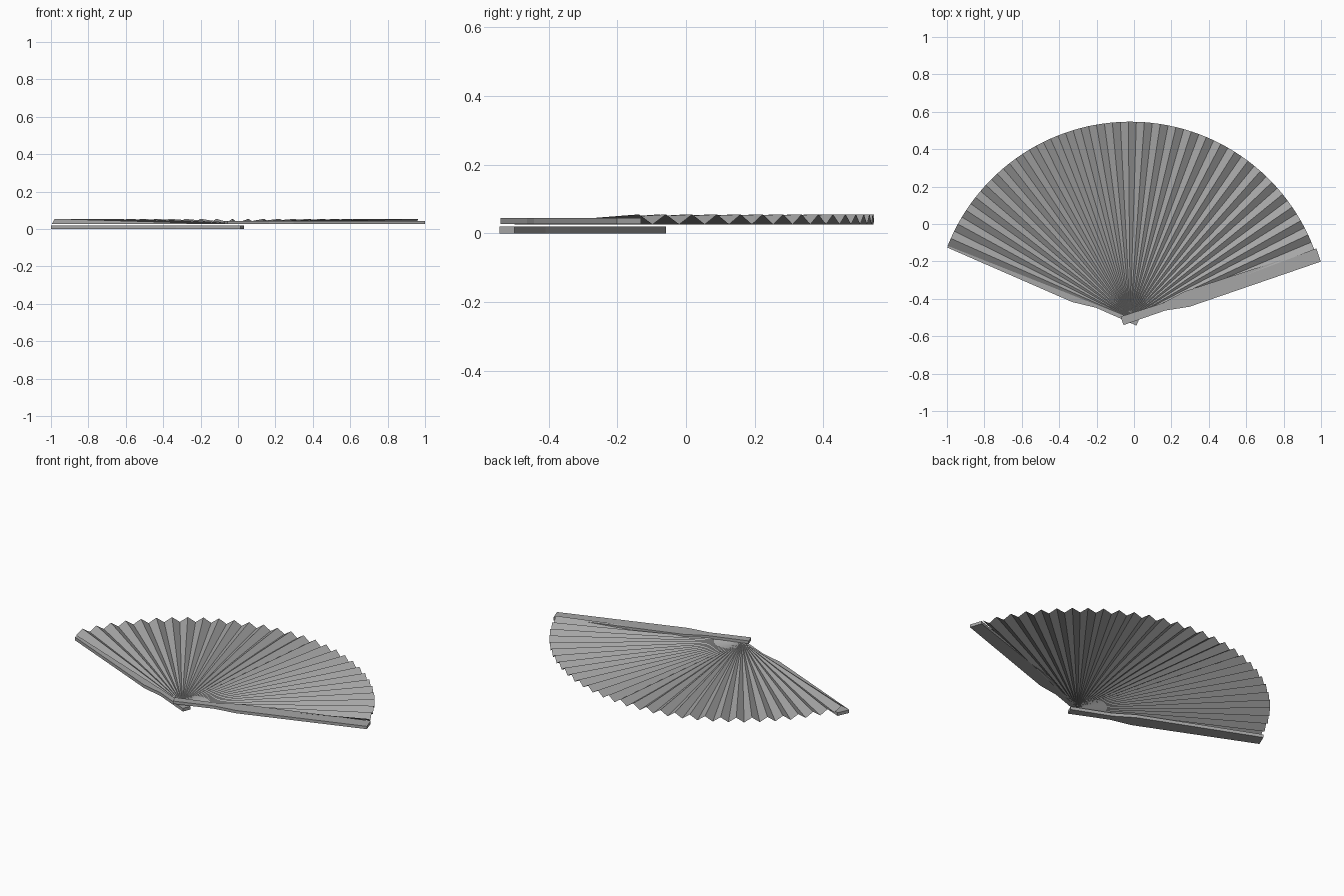
import bpy, bmesh
from math import radians, cos, sin

if "Cube" in bpy.data.objects:
    bpy.data.objects.remove(bpy.data.objects["Cube"])

PX, PY = -0.02, -0.503         # pivot of the fan
RADIUS = 1.05
FOLDS = 59
LOW, HIGH = 0.026, 0.055       # valley and peak heights at the rim
START, END = 20.4, 158.4       # spread of the leaf in degrees

grey = bpy.data.materials.new("dark_grey")
grey.diffuse_color = (0.38, 0.38, 0.38, 1)
grey.use_nodes = True
grey.node_tree.nodes["Principled BSDF"].inputs["Base Color"].default_value = grey.diffuse_color


def finish(bm, name):
    mesh = bpy.data.meshes.new(name)
    bm.to_mesh(mesh)
    bm.free()
    mesh.materials.append(grey)
    obj = bpy.data.objects.new(name, mesh)
    bpy.context.collection.objects.link(obj)
    return obj


def guard(name, angle, length, z0, z1):
    """Flat stick with a narrow handle that widens into a blade."""
    half = [(-0.046, 0.024), (0.19, 0.021), (0.32, 0.043), (length, 0.037)]
    outline = [(u, -v) for u, v in half] + [(u, v) for u, v in reversed(half)]
    c, s = cos(radians(angle)), sin(radians(angle))
    bm = bmesh.new()
    verts = [bm.verts.new((PX + u * c - v * s, PY + u * s + v * c, z0)) for u, v in outline]
    base = bm.faces.new(verts)
    top = bmesh.ops.extrude_face_region(bm, geom=[base])["geom"]
    bmesh.ops.translate(bm, vec=(0, 0, z1 - z0),
                        verts=[g for g in top if isinstance(g, bmesh.types.BMVert)])
    bmesh.ops.recalc_face_normals(bm, faces=bm.faces)
    return finish(bm, name)


# Pleated leaf: alternating ridges and valleys meeting at the pivot
bm = bmesh.new()
hub = bm.verts.new((PX, PY, LOW))
rim = []
for i in range(FOLDS + 1):
    a = radians(START + (END - START) * i / FOLDS)
    z = HIGH if i % 2 == 0 else LOW
    rim.append(bm.verts.new((PX + RADIUS * cos(a), PY + RADIUS * sin(a), z)))
for a, b in zip(rim, rim[1:]):
    bm.faces.new((hub, a, b))
finish(bm, "pleated_leaf")

# Outer sticks: one level with the leaf, one underneath it
guard("right_guard", 18.5, 1.062, 0.027, 0.044)
guard("left_guard", 156.9, 1.048, 0.0, 0.019)
